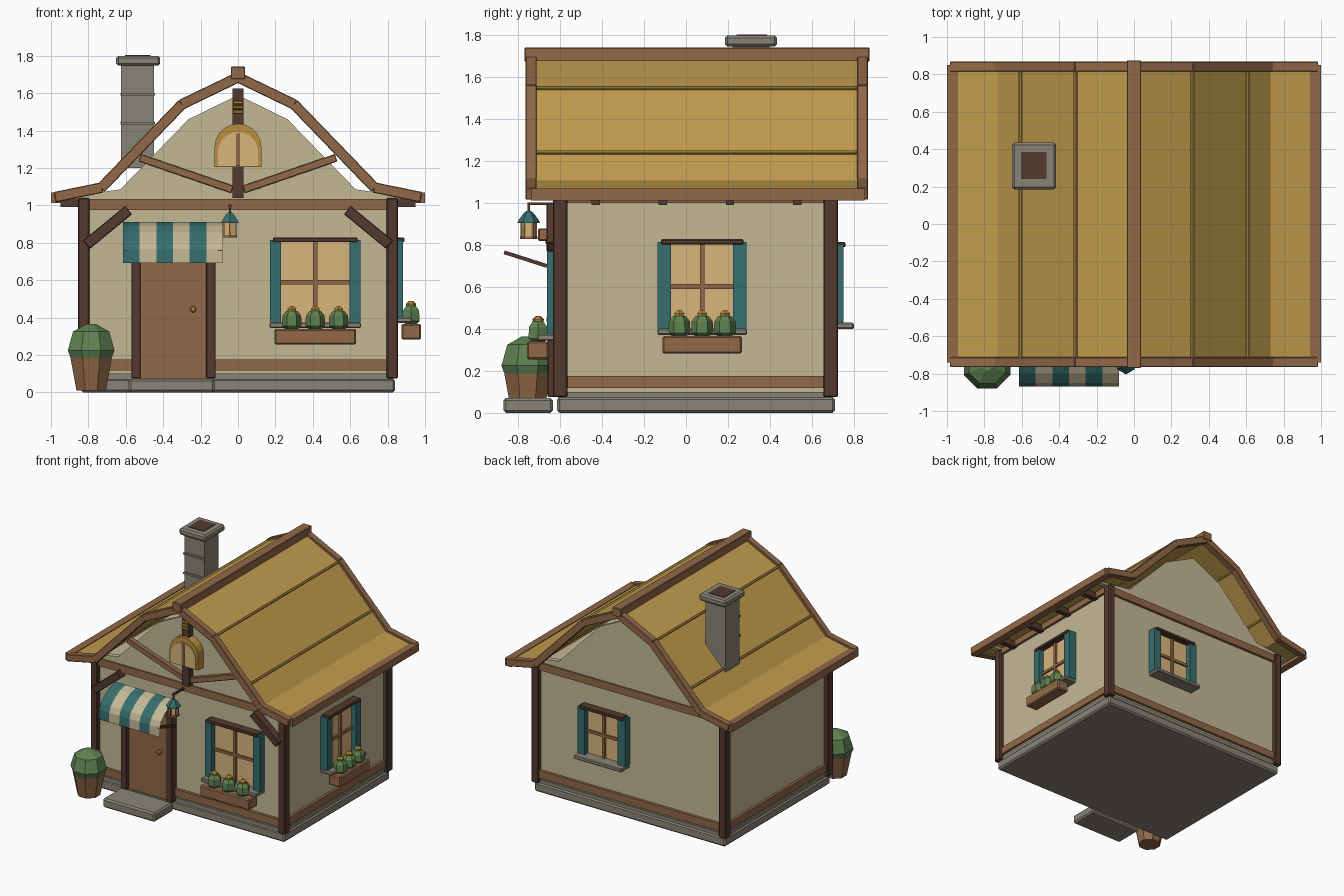
import bpy, bmesh, math
from mathutils import Matrix, Vector

if "Cube" in bpy.data.objects:
    bpy.data.objects.remove(bpy.data.objects["Cube"])


def srgb(r, g, b):
    return tuple(((c / 255 + 0.055) / 1.055) ** 2.4 for c in (r, g, b)) + (1.0,)


def material(name, *rgb):
    m = bpy.data.materials.new(name)
    m.diffuse_color = srgb(*rgb)
    m.use_nodes = True
    m.node_tree.nodes["Principled BSDF"].inputs["Base Color"].default_value = m.diffuse_color
    return m


CREAM = material("cream plaster", 196, 184, 150)
THATCH = material("golden thatch", 192, 155, 76)
BROWN = material("warm brown wood", 146, 105, 72)
DARK = material("dark brown wood", 84, 58, 47)
TEAL = material("teal paint", 54, 110, 110)
GREY = material("grey stone", 138, 132, 119)
GREEN = material("leaf green", 94, 130, 80)
GLASS = material("warm glass", 218, 182, 124)
BRASS = material("brass yellow", 186, 142, 62)
I = Matrix.Identity(4)


def finish(name, bm, *mats):
    me = bpy.data.meshes.new(name)
    bm.to_mesh(me)
    bm.free()
    for m in mats:
        me.materials.append(m)
    ob = bpy.data.objects.new(name, me)
    bpy.context.collection.objects.link(ob)
    return ob


def box(name, x, y, z, mat, M=I, bevel=0.0):
    """Box from (min, max) pairs, moved by M."""
    bm = bmesh.new()
    c = Vector([(a + b) / 2 for a, b in (x, y, z)])
    s = [abs(b - a) for a, b in (x, y, z)] + [1]
    bmesh.ops.create_cube(bm, size=1, matrix=M @ Matrix.Translation(c) @ Matrix.Diagonal(s))
    if bevel:
        bmesh.ops.bevel(bm, geom=bm.edges[:], offset=bevel, segments=1, affect='EDGES')
    return finish(name, bm, mat)


def beam(name, p, q, width, y, mat, extra=0.0):
    """Timber from p to q in the xz plane."""
    d = Vector((q[0] - p[0], 0, q[1] - p[1]))
    mid = Vector(((p[0] + q[0]) / 2, 0, (p[1] + q[1]) / 2))
    M = Matrix.Translation(mid) @ Matrix.Rotation(-math.atan2(d.z, d.x), 4, 'Y')
    h, w = d.length / 2 + extra, width / 2
    return box(name, (-h, h), y, (-w, w), mat, M, 0.004)


def prism(name, pts, y0, y1, mat):
    bm = bmesh.new()
    f = bm.faces.new([bm.verts.new((x, y0, z)) for x, z in pts])
    r = bmesh.ops.extrude_face_region(bm, geom=[f])
    bmesh.ops.translate(bm, vec=(0, y1 - y0, 0),
                        verts=[v for v in r['geom'] if isinstance(v, bmesh.types.BMVert)])
    bmesh.ops.recalc_face_normals(bm, faces=bm.faces[:])
    return finish(name, bm, mat)


def lathe(name, at, rings, n, mat, M=I, turn=0.5):
    """Flat-sided turned shape from (radius, height) rings."""
    bm = bmesh.new()
    loops = [[bm.verts.new(M @ Vector((at[0] + r * math.cos(2 * math.pi * (i + turn) / n),
                                       at[1] + r * math.sin(2 * math.pi * (i + turn) / n), z)))
              for i in range(n)] for r, z in rings]
    for a, b in zip(loops, loops[1:]):
        for i in range(n):
            bm.faces.new((a[i], a[(i + 1) % n], b[(i + 1) % n], b[i]))
    bm.faces.new(loops[0][::-1])
    bm.faces.new(loops[-1])
    return finish(name, bm, mat)


def window(name, M, half, z0, z1, shutter, planted):
    """Window on a wall at local y = 0, facing -y."""
    out = half + shutter
    box(name + "_glass", (-half, half), (-0.02, 0.02), (z0, z1), GLASS, M)
    zm = (z0 + z1) / 2
    box(name + "_mullion", (-0.011, 0.011), (-0.035, 0), (z0, z1), BROWN, M)
    box(name + "_crossbar", (-half, half), (-0.034, 0), (zm - 0.011, zm + 0.011), BROWN, M)
    box(name + "_lintel", (-out + 0.018, out - 0.018), (-0.07, 0), (z1, z1 + 0.025), DARK, M, 0.005)
    box(name + "_sill", (-out, out), (-0.11, 0), (z0 - 0.03, z0), GREY, M, 0.006)
    for s in (-1, 1):
        box(name + "_shutter", sorted((s * half, s * (out - 0.002))), (-0.062, 0),
            (z0, z1 + 0.012), TEAL, M)
    if planted:
        box(name + "_planter", (-out + 0.025, out - 0.025), (-0.158, -0.055),
            (z0 - 0.12, z0 - 0.035), BROWN, M, 0.008)
        for k in (-1, 0, 1):
            x = k * (out - 0.02) * 0.56
            lathe(name + "_plant", (x, -0.105), [(0.03, z0 - 0.04), (0.053, z0 - 0.02),
                  (0.05, z0 + 0.035), (0.03, z0 + 0.06)], 6, GREEN, M, 0)
            lathe(name + "_blossom", (x, -0.105), [(0.025, z0 + 0.058), (0.028, z0 + 0.072),
                  (0.01, z0 + 0.088)], 6, BRASS, M)


# Stone base, step and plaster body
box("foundation", (-0.84, 0.84), (-0.615, 0.71), (0, 0.075), GREY, bevel=0.012)
box("plinth", (-0.83, 0.83), (-0.61, 0.70), (0.07, 0.10), GREY)
box("doorstep", (-0.585, -0.125), (-0.87, -0.635), (0, 0.072), GREY, bevel=0.012)
box("walls", (-0.82, 0.82), (-0.60, 0.69), (0.09, 1.04), CREAM)

# Timber frame
for sx in (-1, 1):
    for y in ((-0.635, -0.565), (0.655, 0.725)):
        box("corner_post", sorted((sx * 0.795, sx * 0.855)), y, (0.075, 1.04), DARK, bevel=0.006)
    xs = sorted((sx * 0.79, sx * 0.84))
    box("side_sill_beam", xs, (-0.565, 0.655), (0.118, 0.176), BROWN)
    box("side_top_beam", xs, (-0.565, 0.655), (1.0, 1.05), BROWN)
    for k in range(4):
        y = -0.43 + 0.32 * k
        box("rafter_tail", sorted((sx * 0.80, sx * 0.95)), (y - 0.02, y + 0.02), (0.992, 1.04), DARK)
    beam("corner_brace", (sx * 0.81, 0.79), (sx * 0.585, 0.975), 0.058, (-0.665, -0.60), DARK)
for y in ((-0.622, -0.58), (0.66, 0.712)):
    box("top_beam", (-0.795, 0.795), y, (0.975, 1.035), BROWN)
box("back_sill_beam", (-0.795, 0.795), (0.66, 0.712), (0.118, 0.176), BROWN)
for x in ((-0.795, -0.57), (-0.12, 0.795)):
    box("front_sill_beam", x, (-0.622, -0.58), (0.118, 0.176), BROWN)

# Gable walls
half = [(0.93, 1.045), (0.63, 1.085), (0.265, 1.46)]
gable = [(0.93, 1.035)] + half + [(0, 1.59)] + [(-x, z) for x, z in half[::-1]] + [(-0.93, 1.035)]
prism("front_gable", gable, -0.61, -0.57, CREAM)
prism("back_gable", gable, 0.66, 0.70, CREAM)

# Thatched roof with bent slopes
side = [(0.975, 1.045), (0.73, 1.095), (0.30, 1.54), (0, 1.685)]
line = side + [(-x, z) for x, z in side[-2::-1]]
prism("roof", [(x, z + 0.013) for x, z in line] + [(x, z - 0.012) for x, z in line[::-1]],
      -0.745, 0.845, THATCH)
for sx in (-1, 1):
    for (x, z), w in (((0.60, 1.233), 0.02), ((0.305, 1.542), 0.02)):
        beam("thatch_seam", (sx * (x + 0.006), z - 0.006), (sx * (x - 0.006), z + 0.006),
             0.04, (-0.715, 0.815), THATCH)
    for y in ((-0.765, -0.712), (0.815, 0.868)):
        for p, q in zip(side, side[1:]):
            beam("barge_board", (sx * p[0], p[1]), (sx * q[0], q[1]), 0.056, y, BROWN, 0.004)
    box("eave_board", sorted((sx * 0.942, sx * 1.0)), (-0.74, 0.85), (1.012, 1.07), BROWN)
box("ridge_beam", (-0.038, 0.038), (-0.77, 0.875), (1.675, 1.742), BROWN, bevel=0.004)

# Gable timbers and arched window
box("king_post", (-0.03, 0.03), (-0.66, -0.60), (1.04, 1.625), DARK)
for sx in (-1, 1):
    beam("gable_brace", (sx * 0.525, 1.255), (sx * 0.03, 1.085), 0.042, (-0.645, -0.60), BROWN)


def arch(r, base, spring):
    return [(-r, base)] + [(-r * math.cos(math.pi * i / 10), spring + r * math.sin(math.pi * i / 10))
                           for i in range(11)] + [(r, base)]


prism("arch_frame", arch(0.125, 1.205, 1.312), -0.68, -0.60, BRASS)
prism("arch_glass", arch(0.108, 1.21, 1.285), -0.687, -0.66, GLASS)
box("arch_mullion", (-0.011, 0.011), (-0.695, -0.68), (1.21, 1.385), BROWN)
for z in (1.50, 1.525, 1.55):
    box("gable_ornament", (-0.027, 0.027), (-0.675, -0.655), (z - 0.009, z + 0.009), BRASS, bevel=0.004)

# Door
box("door", (-0.53, -0.16), (-0.63, -0.59), (0.075, 0.76), BROWN)
for x in ((-0.57, -0.52), (-0.17, -0.12)):
    box("door_jamb", x, (-0.66, -0.59), (0.075, 0.80), DARK, bevel=0.004)
box("door_head", (-0.57, -0.12), (-0.66, -0.59), (0.75, 0.80), DARK)
lathe("door_knob", (-0.24, 0), [(0.012, 0.62), (0.018, 0.64), (0.018, 0.655), (0.01, 0.665)], 8, BRASS,
      Matrix.Translation((0, 0, 0.445)) @ Matrix.Rotation(math.pi / 2, 4, 'X'))

# Striped awning
bm = bmesh.new()
prof = [(-0.66, 0.91), (-0.735, 0.893), (-0.80, 0.855), (-0.85, 0.81), (-0.868, 0.767), (-0.87, 0.692)]
w = 0.535 / 6
cols = [[bm.verts.new((-0.615 + i * w, y, z)) for y, z in prof] for i in range(7)]
for i in range(6):
    for j in range(len(prof) - 1):
        f = bm.faces.new((cols[i][j], cols[i][j + 1], cols[i + 1][j + 1], cols[i + 1][j]))
        f.material_index = i % 2
finish("awning", bm, TEAL, CREAM)
box("awning_rail", (-0.60, -0.085), (-0.705, -0.65), (0.82, 0.88), BROWN, bevel=0.006)
for x in (-0.60, -0.097):
    M = Matrix.Translation((x, -0.765, 0.733)) @ Matrix.Rotation(-0.31, 4, 'X')
    box("awning_strut", (-0.011, 0.011), (-0.107, 0.107), (-0.009, 0.009), DARK, M)

# Hanging lantern
lx, ly = -0.043, -0.75
box("lantern_arm", (lx - 0.008, lx + 0.008), (-0.755, -0.60), (0.99, 1.004), DARK)
box("lantern_hook", (lx - 0.006, lx + 0.006), (ly - 0.006, ly + 0.006), (0.95, 1.0), DARK)
lathe("lantern_glass", (lx, ly), [(0.034, 0.84), (0.036, 0.91)], 6, GLASS)
lathe("lantern_base", (lx, ly), [(0.042, 0.828), (0.042, 0.842)], 6, BROWN)
for k in range(6):
    a = math.pi * (k + 0.5) / 3
    x, y = lx + 0.036 * math.cos(a), ly + 0.036 * math.sin(a)
    box("lantern_bar", (x - 0.004, x + 0.004), (y - 0.004, y + 0.004), (0.84, 0.91), BROWN)
lathe("lantern_cap", (lx, ly), [(0.054, 0.905), (0.05, 0.916), (0.026, 0.95), (0.012, 0.962)], 6, TEAL)

# Windows
window("front_window", Matrix.Translation((0.413, -0.60, 0)), 0.182, 0.375, 0.803, 0.062, True)
window("side_window", Matrix.Translation((0.82, 0.077, 0)) @ Matrix.Rotation(math.pi / 2, 4, 'Z'),
       0.148, 0.402, 0.803, 0.066, True)
window("back_window", Matrix.Translation((0.22, 0.69, 0)) @ Matrix.Rotation(math.pi, 4, 'Z'),
       0.145, 0.43, 0.79, 0.066, False)

# Chimney
box("chimney", (-0.625, -0.449), (0.222, 0.398), (1.2, 1.75), GREY)
box("chimney_cap", (-0.652, -0.416), (0.185, 0.435), (1.747, 1.80), GREY, bevel=0.012)
box("chimney_flue", (-0.604, -0.469), (0.24, 0.385), (1.79, 1.804), DARK)
for z in (1.44, 1.595):
    box("chimney_course", (-0.629, -0.445), (0.208, 0.23), (z - 0.007, z + 0.007), GREY)

# Potted bush by the door
lathe("pot", (-0.785, -0.755), [(0.085, 0.01), (0.12, 0.185)], 8, BROWN)
lathe("bush", (-0.785, -0.755), [(0.115, 0.175), (0.135, 0.225), (0.105, 0.325), (0.03, 0.365)], 8, GREEN)
